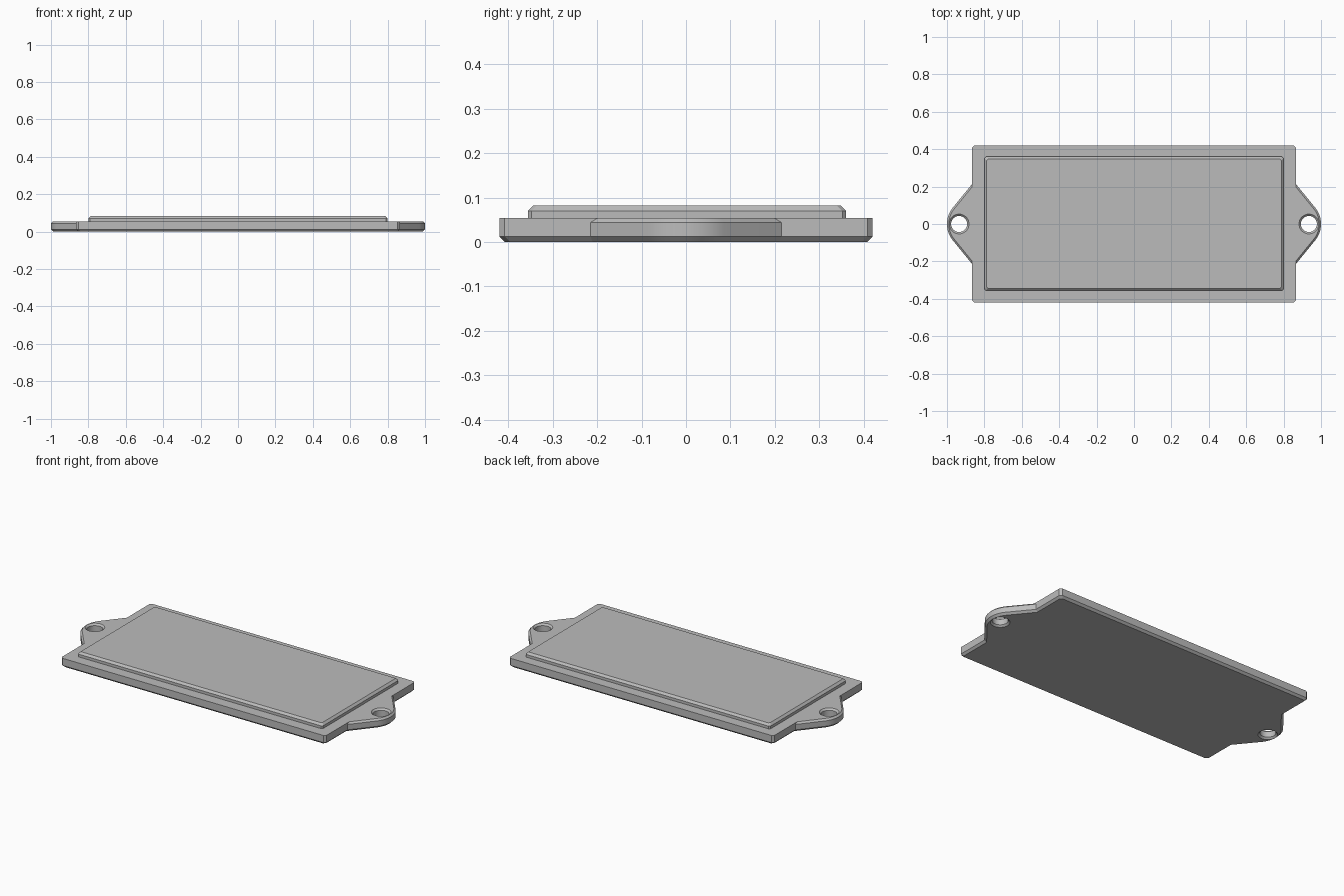
import bpy, bmesh, math

cube = bpy.data.objects.get("Cube")
if cube:
    bpy.data.objects.remove(cube, do_unlink=True)

grey = bpy.data.materials.new("light_grey")
grey.use_nodes = True
colour = (0.5, 0.5, 0.5, 1)
grey.diffuse_color = colour
grey.node_tree.nodes["Principled BSDF"].inputs["Base Color"].default_value = colour

CHAMFER = 0.012
BASE_TOP, PANEL_TOP = 0.054, 0.082


def loft(name, rings):
    """Solid from stacked (z, outline) rings with equal point counts."""
    bm = bmesh.new()
    loops = [[bm.verts.new((x, y, z)) for x, y in pts] for z, pts in rings]
    for low, high in zip(loops, loops[1:]):
        for i in range(len(low)):
            j = (i + 1) % len(low)
            bm.faces.new((low[i], low[j], high[j], high[i]))
    bm.faces.new(loops[0][::-1])
    bm.faces.new(loops[-1])
    bmesh.ops.recalc_face_normals(bm, faces=bm.faces)
    mesh = bpy.data.meshes.new(name)
    bm.to_mesh(mesh)
    bm.free()
    mesh.materials.append(grey)
    obj = bpy.data.objects.new(name, mesh)
    bpy.context.collection.objects.link(obj)
    return obj


def activate(obj):
    bpy.ops.object.select_all(action='DESELECT')
    obj.select_set(True)
    bpy.context.view_layer.objects.active = obj


def plate_outline(inset, tab_inset):
    """Rectangle with clipped corners and a rounded tapering tab on each end."""
    w, d = 0.865 - inset, 0.42 - inset
    centre, radius = 0.862, 0.138 - tab_inset
    swing = math.radians(39.2)
    # The tapering sides run tangent to the rounded tip
    root = (radius - (w - centre) * math.cos(swing)) / math.sin(swing)
    half = [(w - CHAMFER, -d), (w, -d + CHAMFER), (w, -root)]
    steps = 16
    for i in range(steps + 1):
        a = swing * (2 * i / steps - 1)
        half.append((centre + radius * math.cos(a), radius * math.sin(a)))
    half += [(w, root), (w, d - CHAMFER), (w - CHAMFER, d)]
    return half + [(-x, -y) for x, y in half]


def panel_outline(inset):
    w, d, c = 0.80 - inset, 0.358 - inset, 0.008
    half = [(w - c, -d), (w, -d + c), (w, d - c), (w - c, d)]
    return [(x, y + 0.002) for x, y in half + [(-x, -y) for x, y in half]]


def circle(x, radius, count=32):
    return [(x + radius * math.cos(math.tau * i / count),
             radius * math.sin(math.tau * i / count)) for i in range(count)]


# Base plate with its two mounting tabs
base = loft("base_plate", [
    (0, plate_outline(CHAMFER, CHAMFER)),
    (CHAMFER, plate_outline(0, 0)),
    (BASE_TOP - 0.01, plate_outline(0, 0)),
    (BASE_TOP, plate_outline(0, 0.01)),
])

# Screw holes, chamfered at both ends
for side in (-1, 1):
    x, bore, mouth = side * 0.935, 0.043, 0.053
    cutter = loft("hole_cutter", [
        (-0.01, circle(x, mouth + 0.01)),
        (0.01, circle(x, bore)),
        (BASE_TOP - 0.01, circle(x, bore)),
        (BASE_TOP + 0.01, circle(x, mouth + 0.01)),
    ])
    cutter.hide_render = True
    cut = base.modifiers.new("screw_hole", 'BOOLEAN')
    cut.operation, cut.solver, cut.object = 'DIFFERENCE', 'EXACT', cutter
    activate(base)
    bpy.ops.object.modifier_apply(modifier=cut.name)
    bpy.data.objects.remove(cutter, do_unlink=True)

# Raised panel with a chamfered rim
panel = loft("raised_panel", [
    (BASE_TOP - 0.01, panel_outline(0)),
    (PANEL_TOP - CHAMFER, panel_outline(0)),
    (PANEL_TOP, panel_outline(CHAMFER)),
])

for part in (base, panel):
    activate(part)
    bpy.ops.object.shade_smooth_by_angle(angle=math.radians(25))
